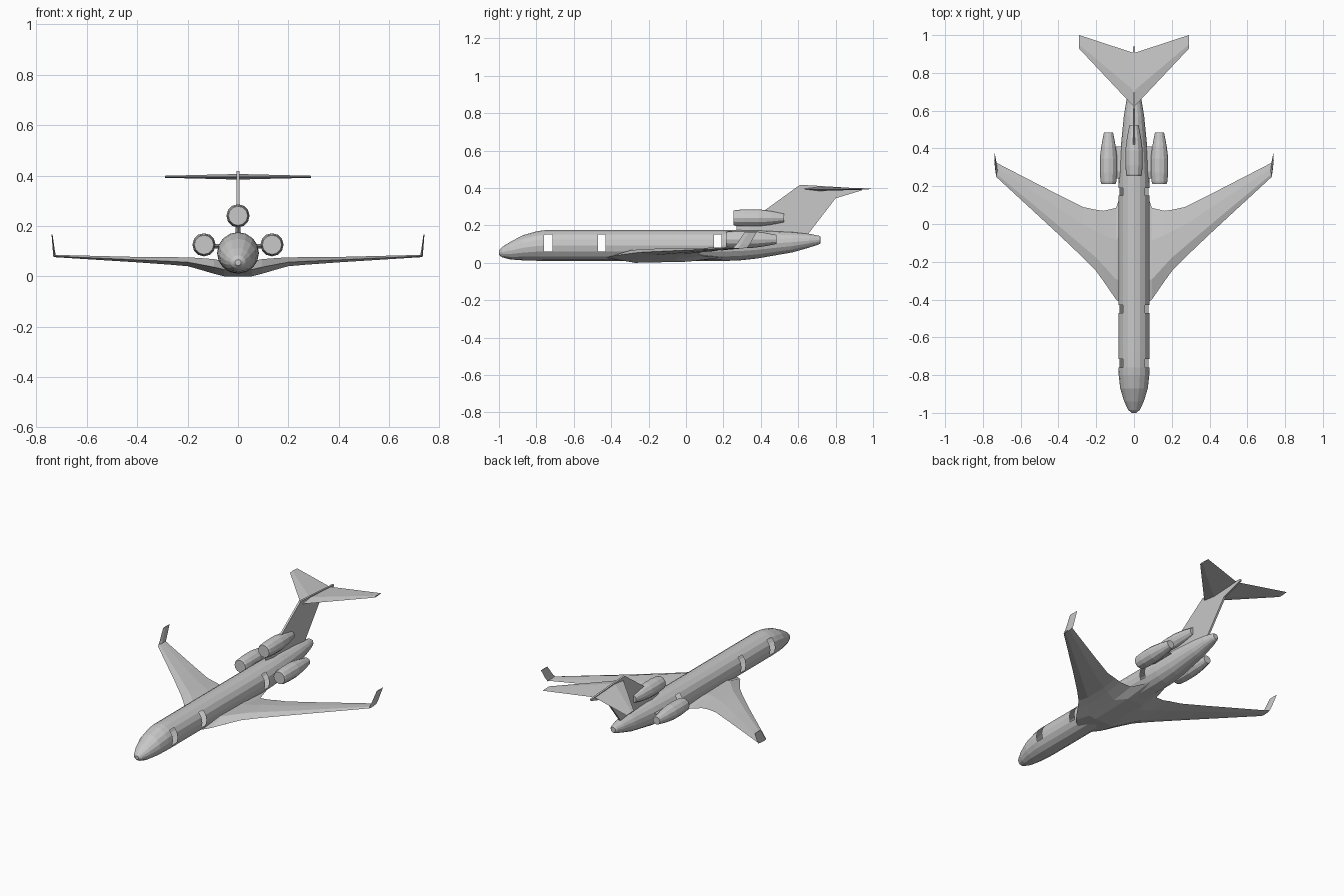
import bpy, bmesh
from math import sin, cos, pi

old = bpy.data.objects.get("Cube")
if old:
    bpy.data.objects.remove(old, do_unlink=True)

grey = bpy.data.materials.new("light_grey")
grey.use_nodes = True
grey.diffuse_color = (0.58, 0.58, 0.58, 1)
grey.node_tree.nodes["Principled BSDF"].inputs["Base Color"].default_value = (0.58, 0.58, 0.58, 1)


def loft(name, rings, skip=None):
    """Skin a list of equal rings, cap both ends; skip(i, k) leaves a face open."""
    bm = bmesh.new()
    rows = [[bm.verts.new(p) for p in ring] for ring in rings]
    n = len(rows[0])
    for i in range(len(rows) - 1):
        for k in range(n):
            if skip and skip(i, k):
                continue
            j = (k + 1) % n
            bm.faces.new((rows[i][k], rows[i][j], rows[i + 1][j], rows[i + 1][k]))
    bm.faces.new(rows[0])
    bm.faces.new(rows[-1])
    bmesh.ops.recalc_face_normals(bm, faces=bm.faces)
    mesh = bpy.data.meshes.new(name)
    bm.to_mesh(mesh)
    bm.free()
    mesh.materials.append(grey)
    ob = bpy.data.objects.new(name, mesh)
    bpy.context.collection.objects.link(ob)
    return ob


def oval(x, y, z, w, h, n=16):
    return [(x + w * cos(2 * pi * k / n), y, z + h * sin(2 * pi * k / n)) for k in range(n)]


# Fuselage stations: y, bottom, top, half width
stations = [
    (-1.0, 0.043, 0.066, 0.012), (-0.985, 0.03, 0.083, 0.03),
    (-0.94, 0.018, 0.112, 0.052), (-0.87, 0.013, 0.148, 0.073),
    (-0.80, 0.011, 0.168, 0.081), (-0.76, 0.01, 0.174, 0.083),
    (-0.715, 0.01, 0.175, 0.083), (-0.47, 0.01, 0.175, 0.083),
    (-0.43, 0.01, 0.175, 0.083), (0.15, 0.01, 0.175, 0.083),
    (0.19, 0.01, 0.175, 0.083), (0.28, 0.012, 0.175, 0.08),
    (0.38, 0.023, 0.174, 0.073), (0.57, 0.056, 0.165, 0.054),
    (0.66, 0.082, 0.155, 0.039), (0.71, 0.098, 0.145, 0.024),
    (0.72, 0.105, 0.138, 0.016)]
door_bays = (5, 7, 9)
door_sides = (15, 0, 1, 6, 7, 8)   # three facets on either flank
loft("fuselage",
     [oval(0, y, (a + b) / 2, w, (b - a) / 2) for y, a, b, w in stations],
     lambda i, k: i in door_bays and k in door_sides)


# Wing with belly fairing: x, leading edge, trailing edge, lower z, upper z
def airfoil(x, le, te, lo, up):
    c = te - le
    mid = lo + 0.45 * (up - lo)
    return [(x, le, mid), (x, le + 0.22 * c, up), (x, le + 0.65 * c, up - 0.1 * (up - lo)),
            (x, te, mid + 0.002), (x, le + 0.7 * c, lo + 0.1 * (up - lo)), (x, le + 0.25 * c, lo)]


half = [(0.055, -0.43, 0.2, 0.0, 0.06), (0.095, -0.4, 0.085, 0.01, 0.068),
        (0.16, -0.305, 0.07, 0.029, 0.073), (0.2, -0.25, 0.075, 0.04, 0.075),
        (0.27, -0.178, 0.09, 0.046, 0.076), (0.41, -0.045, 0.16, 0.056, 0.077),
        (0.73, 0.25, 0.325, 0.076, 0.085)]
loft("wing", [airfoil(-s[0], *s[1:]) for s in reversed(half)] + [airfoil(*s) for s in half])


def blade(x, y0, y1, z, t):
    """Thin level slice of an upright surface."""
    m = y0 + 0.35 * (y1 - y0)
    return [(x, y0, z), (x + t, m, z), (x, y1, z), (x - t, m, z)]


# Nacelle outline: distance along, radius
nacelle = [(0, 0.038), (0.012, 0.042), (0.06, 0.046), (0.135, 0.046),
           (0.2, 0.038), (0.272, 0.024)]


def engine(name, x, y, z):
    loft(name, [oval(x, y + d, z, r, r, 12) for d, r in nacelle])


engine("centre_engine", 0, 0.253, 0.24)
for side, s in (("left", 1), ("right", -1)):
    engine(side + "_engine", s * 0.135, 0.213, 0.125)
    # Engine pylon
    loft(side + "_pylon", [[(s * x, 0.24, 0.12), (s * x, 0.28, 0.129),
                            (s * x, 0.41, 0.122), (s * x, 0.28, 0.111)]
                           for x in (0.05, 0.11)])
    # Upturned wing tip
    loft(side + "_winglet", [blade(s * 0.728, 0.25, 0.326, 0.079, 0.006),
                             blade(s * 0.731, 0.27, 0.342, 0.1, 0.004),
                             blade(s * 0.738, 0.315, 0.378, 0.165, 0.002)])

loft("centre_pylon", [blade(0, 0.27, 0.48, z, 0.01) for z in (0.15, 0.22)])

# Fin with the pointed fairing over the tailplane
fin = [(0.36, 0.16), (0.42, 0.28), (0.61, 0.417), (0.7, 0.412), (0.94, 0.397),
       (0.94, 0.387), (0.8, 0.345), (0.65, 0.15)]
loft("fin", [[(x, y, z) for y, z in fin] for x in (-0.006, 0.006)])


# Swept tailplane
def tail_section(x, le, te, t):
    m = le + 0.3 * (te - le)
    return [(x, le, 0.395), (x, m, 0.395 + t), (x, te, 0.395), (x, m, 0.395 - t)]


loft("tailplane", [tail_section(-0.29, 0.928, 1.0, 0.004),
                   tail_section(0, 0.62, 0.905, 0.011),
                   tail_section(0.29, 0.928, 1.0, 0.004)])
